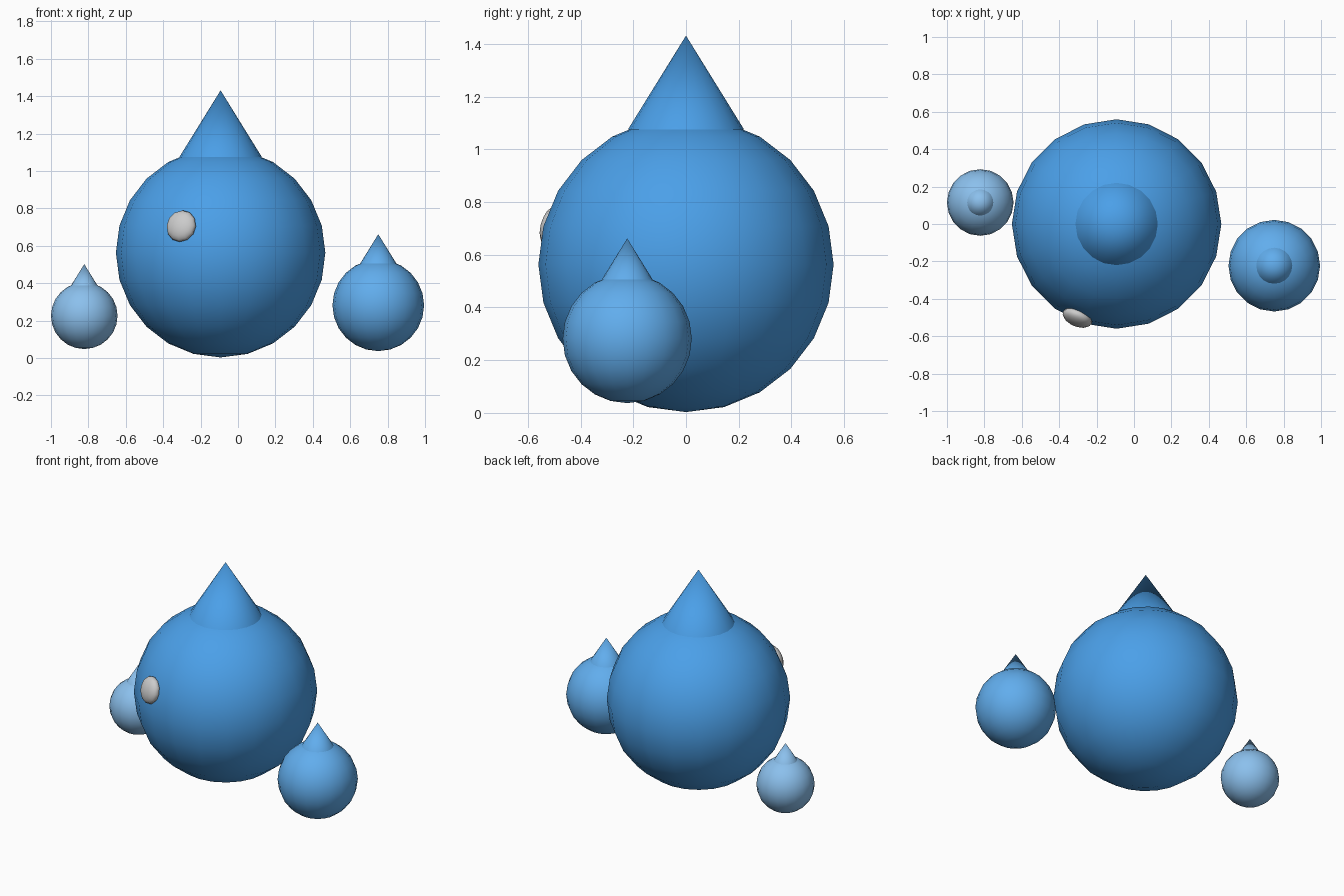
import bpy
import math
from mathutils import Vector

if "Cube" in bpy.data.objects:
    bpy.data.objects.remove(bpy.data.objects["Cube"])


def finish(obj, name, mat=None):
    obj.name = name
    bpy.ops.object.shade_smooth_by_angle(angle=math.radians(40))
    if mat:
        obj.data.materials.append(mat)
    return obj


def material(name, rgb):
    mat = bpy.data.materials.new(name)
    mat.diffuse_color = (*rgb, 1)
    mat.use_nodes = True
    mat.node_tree.nodes["Principled BSDF"].inputs["Base Color"].default_value = mat.diffuse_color
    return mat


def peaked_ball(name, centre, r, rgb):
    """Round body with a cone peak whose rim sits on the ball surface."""
    mat = material(name + "_blue", rgb)
    c = Vector(centre)
    bpy.ops.mesh.primitive_uv_sphere_add(segments=20, ring_count=12, radius=r, location=c)
    finish(bpy.context.object, name + "_body", mat)
    base, tip = 0.915 * r, 1.55 * r
    bpy.ops.mesh.primitive_cone_add(vertices=20, radius1=0.393 * r, radius2=0,
                                    depth=tip - base,
                                    location=c + Vector((0, 0, (base + tip) / 2)))
    finish(bpy.context.object, name + "_peak", mat)


# Three drops, large to small
peaked_ball("large_drop", (-0.093, 0, 0.563), 0.56, (0.07, 0.35, 0.81))
peaked_ball("medium_drop", (0.75, -0.223, 0.282), 0.245, (0.12, 0.42, 0.85))
peaked_ball("small_drop", (-0.822, 0.115, 0.226), 0.178, (0.26, 0.53, 0.85))

# Flattened highlight lying against the large drop
spot = Vector((-0.303, -0.5, 0.705))
normal = spot - Vector((-0.093, 0, 0.563))
bpy.ops.mesh.primitive_uv_sphere_add(segments=12, ring_count=8, radius=1, location=spot)
highlight = bpy.context.object
highlight.scale = (0.084, 0.087, 0.045)
highlight.rotation_euler = normal.to_track_quat('Z', 'Y').to_euler()
finish(highlight, "highlight")
